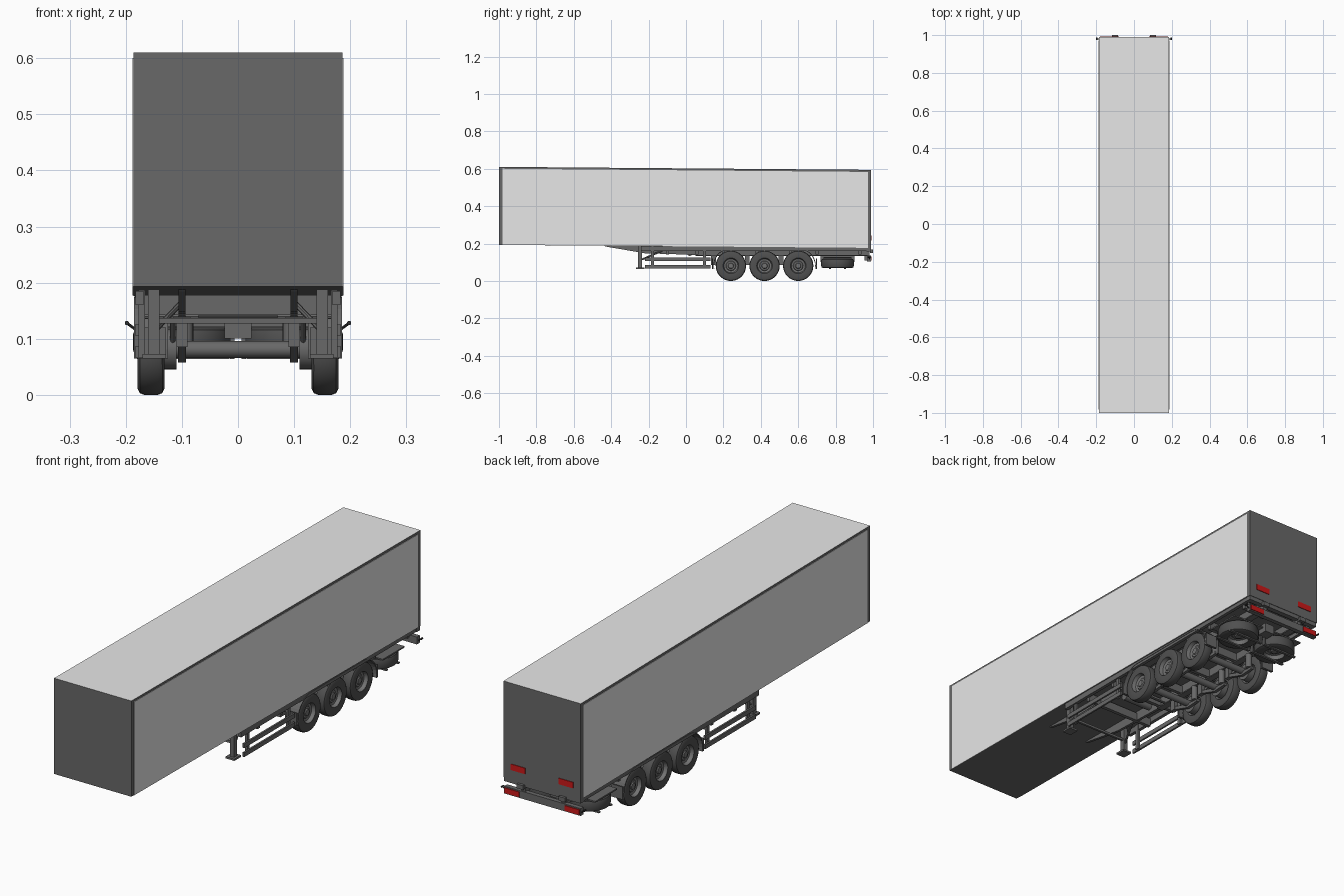
import bpy, bmesh, math
from mathutils import Matrix, Vector

if "Cube" in bpy.data.objects:
    bpy.data.objects.remove(bpy.data.objects["Cube"])


def mat(name, c):
    m = bpy.data.materials.new(name)
    m.diffuse_color = (*c, 1)
    m.use_nodes = True
    m.node_tree.nodes["Principled BSDF"].inputs["Base Color"].default_value = m.diffuse_color
    return m


WHITE = mat("panel_white", (0.8, 0.8, 0.8))
DARK = mat("frame_grey", (0.14, 0.14, 0.14))
TYRE = mat("tyre_black", (0.08, 0.08, 0.08))
RIM = mat("rim_grey", (0.17, 0.17, 0.17))
RED = mat("lamp_red", (0.6, 0.01, 0.01))
BLACK = mat("trim_black", (0.03, 0.03, 0.03))


def finish(name, bm, mats, smooth=False):
    bmesh.ops.recalc_face_normals(bm, faces=bm.faces)
    me = bpy.data.meshes.new(name)
    bm.to_mesh(me)
    bm.free()
    for m in mats:
        me.materials.append(m)
    ob = bpy.data.objects.new(name, me)
    bpy.context.collection.objects.link(ob)
    if smooth:
        bpy.context.view_layer.objects.active = ob
        ob.select_set(True)
        bpy.ops.object.shade_smooth_by_angle(angle=math.radians(35))
        ob.select_set(False)
    return ob


def prism(name, x0, x1, prof, m=DARK):
    """Side profile of (y, z) points extruded from x0 to x1."""
    bm = bmesh.new()
    a = [bm.verts.new((x0, y, z)) for y, z in prof]
    b = [bm.verts.new((x1, y, z)) for y, z in prof]
    n = len(prof)
    bm.faces.new(a)
    bm.faces.new(b)
    for i in range(n):
        bm.faces.new((a[i], a[(i + 1) % n], b[(i + 1) % n], b[i]))
    return finish(name, bm, [m])


def box(name, x0, x1, y0, y1, z0, z1, m=DARK):
    return prism(name, x0, x1, [(y0, z0), (y1, z0), (y1, z1), (y0, z1)], m)


def tube(name, p, q, r, m=DARK, seg=16):
    p, q = Vector(p), Vector(q)
    d = q - p
    bm = bmesh.new()
    M = Matrix.Translation((p + q) / 2) @ d.to_track_quat('Z', 'Y').to_matrix().to_4x4()
    bmesh.ops.create_cone(bm, cap_ends=True, segments=seg, radius1=r, radius2=r,
                          depth=d.length, matrix=M)
    return finish(name, bm, [m], True)


def wheel(name, loc, rot, seg=36):
    """Tyre and rim turned about local z; outer side is +z."""
    prof = [(0, .012), (.013, .012), (.016, .008), (.024, .008), (.027, .004),
            (.037, .006), (.042, .022), (.046, .022), (.070, .024), (.078, .020),
            (.081, .012), (.081, -.012), (.078, -.020), (.070, -.024),
            (.044, -.022), (.040, -.008), (0, -.008)]
    bm = bmesh.new()
    vs = [bm.verts.new((r, 0, h)) for r, h in prof]
    es = [bm.edges.new((vs[i], vs[i + 1])) for i in range(len(vs) - 1)]
    bmesh.ops.spin(bm, geom=vs + es, cent=(0, 0, 0), axis=(0, 0, 1),
                   angle=2 * math.pi, steps=seg, use_merge=True)
    bmesh.ops.remove_doubles(bm, verts=bm.verts, dist=1e-5)
    for f in bm.faces:
        f.material_index = 1 if max(v.co.xy.length for v in f.verts) < .0455 else 0
    bm.transform(Matrix.Translation(loc) @ rot)
    return finish(name, bm, [TYRE, RIM], True)


# Cargo body: slightly sloping box with a white roof
body = prism("cargo_body", -.186, .186, [(-1, .193), (.99, .176), (.99, .594), (-1, .61)])
body.data.materials.append(WHITE)
for f in body.data.polygons:
    if f.normal.z > .9:
        f.material_index = 1

WHEEL_Y = (.24, .42, .60)
WZ = .081

for s, side in ((-1, "left"), (1, "right")):
    def X(a, b):
        return min(s * a, s * b), max(s * a, s * b)

    # White side panel inside the dark frame
    prism(side + "_side_panel", *X(.185, .1878),
          [(-.982, .193), (.972, .177), (.972, .583), (-.982, .600)], WHITE)

    # Main chassis rail, tapering toward the front
    prism(side + "_chassis_rail", *X(.094, .106),
          [(-.44, .192), (-.43, .184), (-.22, .148), (.10, .138), (.97, .138), (.97, .18)])
    box(side + "_rail_flange", *X(.085, .115), .05, .97, .134, .139)
    box(side + "_body_sill", *X(.168, .183), -.24, .975, .160, .185)

    # Landing leg with foot and brace
    box(side + "_landing_leg", *X(.140, .160), -.256, -.234, .072, .188)
    box(side + "_landing_leg_foot", *X(.128, .170), -.268, -.222, .065, .073)
    tube(side + "_leg_brace", (s * .148, -.235, .115), (s * .10, -.12, .165), .005, seg=8)

    # Side guard rails and posts
    for z0, z1 in ((.067, .086), (.106, .125)):
        box(side + "_guard_rail", *X(.176, .184), -.22, .13, z0, z1)
    for y in (-.18, .10):
        box(side + "_guard_post", *X(.166, .177), y - .008, y + .008, .067, .186)

    # Mudguard sweeping over the three wheels
    r, t = .094, .004
    arc = [math.radians(a) for a in range(190, 89, -10)]
    outer = [(.24 + r * math.cos(a), WZ + r * math.sin(a)) for a in arc]
    outer += [(.60 - (y - .24), z) for y, z in reversed(outer)]
    inner = [(.24 + (r - t) * math.cos(a), WZ + (r - t) * math.sin(a)) for a in arc]
    inner += [(.60 - (y - .24), z) for y, z in reversed(inner)]
    prism(side + "_mudguard", *X(.125, .185), outer + inner[::-1])
    box(side + "_front_mud_flap", *X(.128, .185), .140, .145, .065, .12)
    box(side + "_rear_mud_flap", *X(.128, .185), .695, .700, .065, .12)

    # Wheels with suspension arm, hanger, air spring and damper
    for y in WHEEL_Y:
        wheel(side + "_wheel", (s * .155, y, WZ), Matrix.Rotation(s * math.pi / 2, 4, 'Y'))
        tube(side + "_brake_drum", (s * .11, y, WZ), (s * .148, y, WZ), .036, seg=24)
        box(side + "_spring_hanger", *X(.090, .110), y - .105, y - .08, .085, .138)
        prism(side + "_trailing_arm", *X(.093, .107),
              [(y - .10, .09), (y, .058), (y + .065, .062), (y + .065, .074),
               (y, .075), (y - .10, .105)])
        tube(side + "_air_spring", (s * .093, y + .05, .072), (s * .093, y + .05, .138), .0135)
        tube(side + "_damper", (s * .116, y - .01, .07), (s * .116, y - .06, .135), .005, seg=8)

    # Spare wheel lying flat with its cradle
    wheel(side + "_spare_wheel", (s * .1, .81, .094), Matrix.Scale(1.08, 4) @ Matrix.Rotation(math.pi, 4, 'X'))
    for y in (.77, .85):
        box(side + "_spare_cradle", *X(.015, .180), y - .006, y + .006, .064, .070)
        box(side + "_spare_hanger", *X(.006, .014), y - .006, y + .006, .064, .140)
    box(side + "_spare_top_bar", *X(.005, .183), .735, .885, .122, .128)

    # Rear lamps, bumper lamps, buffer and outline marker
    box(side + "_door_lamp", *X(.080, .150), .989, .993, .217, .243, RED)
    box(side + "_door_handle", *X(.085, .116), .985, 1.0, .150, .168)
    box(side + "_bumper_lamp", *X(.110, .180), .987, .992, .109, .131, RED)
    box(side + "_bumper_bracket", *X(.085, .105), .955, .982, .110, .178)
    tube(side + "_marker_stalk", (s * .180, .98, .115), (s * .197, .98, .127), .0025, BLACK, 8)
    tube(side + "_marker_lamp", (s * .198, .973, .128), (s * .198, .987, .128), .004, BLACK, 10)

# Axles
for y in WHEEL_Y:
    tube("axle", (-.14, y, WZ), (.14, y, WZ), .015)

# Cross members between the rails
for y in (-.10, .06, .20, .38, .56, .70, .93):
    box("cross_member", -.17, .17, y - .008, y + .008, .142, .178)
box("landing_leg_cross_bar", -.14, .14, -.250, -.240, .127, .137)
tube("guard_cross_bar", (-.175, .10, .140), (.175, .10, .140), .005, seg=8)
tube("air_tank", (-.07, .02, .152), (.07, .02, .152), .018)
box("spare_carrier_beam", -.024, .024, .72, .90, .100, .140)

# Rear frame and bumper
box("rear_frame_sill", -.184, .184, .965, .988, .158, .180)
box("rear_bumper", -.184, .184, .968, .988, .104, .136)
